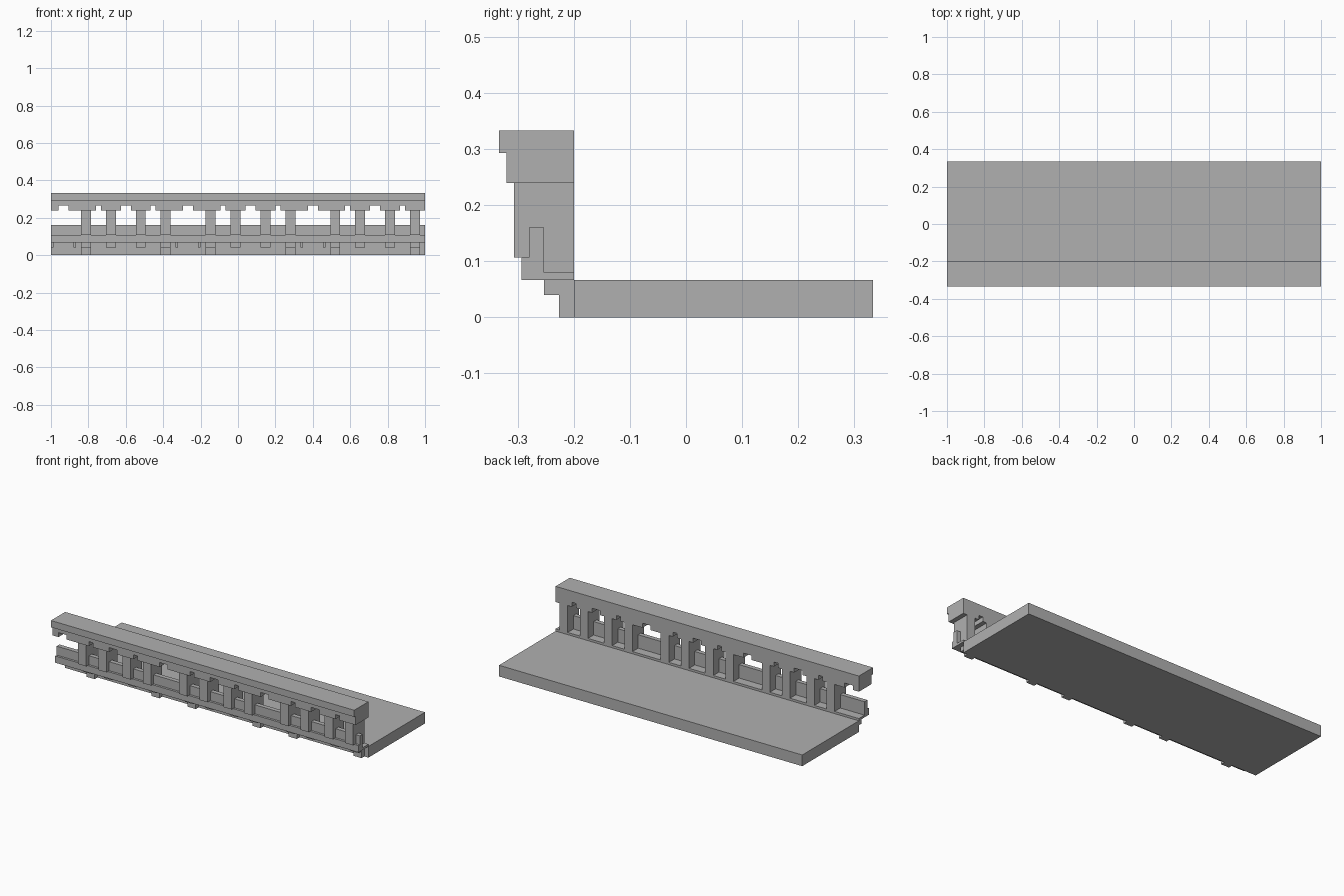
import bpy
import bmesh
from mathutils import Vector

cube = bpy.data.objects.get("Cube")
if cube:
    bpy.data.objects.remove(cube, do_unlink=True)

U = 1 / 75          # modelling unit
HALF = 75           # half length
BACK = -15          # back plane of the balustrade

stone = bpy.data.materials.new("grey stone")
stone.use_nodes = True
colour = (0.434, 0.434, 0.434, 1)
stone.diffuse_color = colour
stone.node_tree.nodes["Principled BSDF"].inputs["Base Color"].default_value = colour


def prism(name, points, sweep):
    """Extrude a flat outline of 3D points along a sweep vector."""
    bm = bmesh.new()
    face = bm.faces.new([bm.verts.new(Vector(p) * U) for p in points])
    out = bmesh.ops.extrude_face_region(bm, geom=[face])
    moved = [v for v in out["geom"] if isinstance(v, bmesh.types.BMVert)]
    bmesh.ops.translate(bm, verts=moved, vec=Vector(sweep) * U)
    bmesh.ops.recalc_face_normals(bm, faces=bm.faces)
    mesh = bpy.data.meshes.new(name)
    bm.to_mesh(mesh)
    bm.free()
    mesh.materials.append(stone)
    obj = bpy.data.objects.new(name, mesh)
    bpy.context.collection.objects.link(obj)
    return obj


def side_profile(name, outline, x0, x1):
    return prism(name, [(x0, y, z) for y, z in outline], (x1 - x0, 0, 0))


def box(name, x0, x1, y0, y1, z0, z1):
    return side_profile(name, [(y0, z0), (y1, z0), (y1, z1), (y0, z1)], x0, x1)


# Deck slab and top cap
box("deck", -HALF, HALF, BACK, 25, 0, 5)
box("rail_cap", -HALF, HALF, -25, BACK, 22, 25)

# Sill with the low parapet panel rising from it
side_profile("sill_and_parapet",
             [(-22, 5), (BACK, 5), (BACK, 6), (-19, 6), (-19, 12),
              (-21, 12), (-21, 8), (-22, 8)], -HALF, HALF)

# Repeating bays: posts, brackets and beam notches
POST_OFFSETS = (-63, -53, -41, -31)
NOTCHES = ((-72, -68), (-57, -55), (-47, -43), (-35, -33))
notches = []
for bay in range(4):
    shift = bay * 50
    for i, offset in enumerate(POST_OFFSETS):
        x = offset + shift
        if x < HALF:
            side_profile("post", [(-23, 8), (-22, 8), (-22, 6), (BACK, 6),
                                  (BACK, 18), (-23, 18)], x, x + 4)
            # Outer posts of each group carry a full stepped bracket
            if i in (0, 3):
                side_profile("stepped_bracket",
                             [(-19, 3), (-17, 3), (-17, 0), (BACK, 0),
                              (BACK, 5), (-19, 5)], x, x + 4)
            else:
                box("short_bracket", x, x + 4, -19, BACK, 3, 5)
    for a, b in NOTCHES:
        if b + shift < HALF:
            notches.append((a + shift, b + shift))
    # Thin ribs beside the wide openings
    for x in (-75 + shift, -66 + shift):
        if x < HALF:
            box("thin_rib", x, x + 1, -17, BACK, 3, 5)

# Beam with a notched underside
outline = [(-HALF, -24, 22), (-HALF, -24, 18)]
for a, b in notches:
    outline += [(a, -24, 18), (a, -24, 20), (b, -24, 20), (b, -24, 18)]
outline += [(HALF, -24, 18), (HALF, -24, 22)]
prism("notched_beam", outline, (0, BACK + 24, 0))
